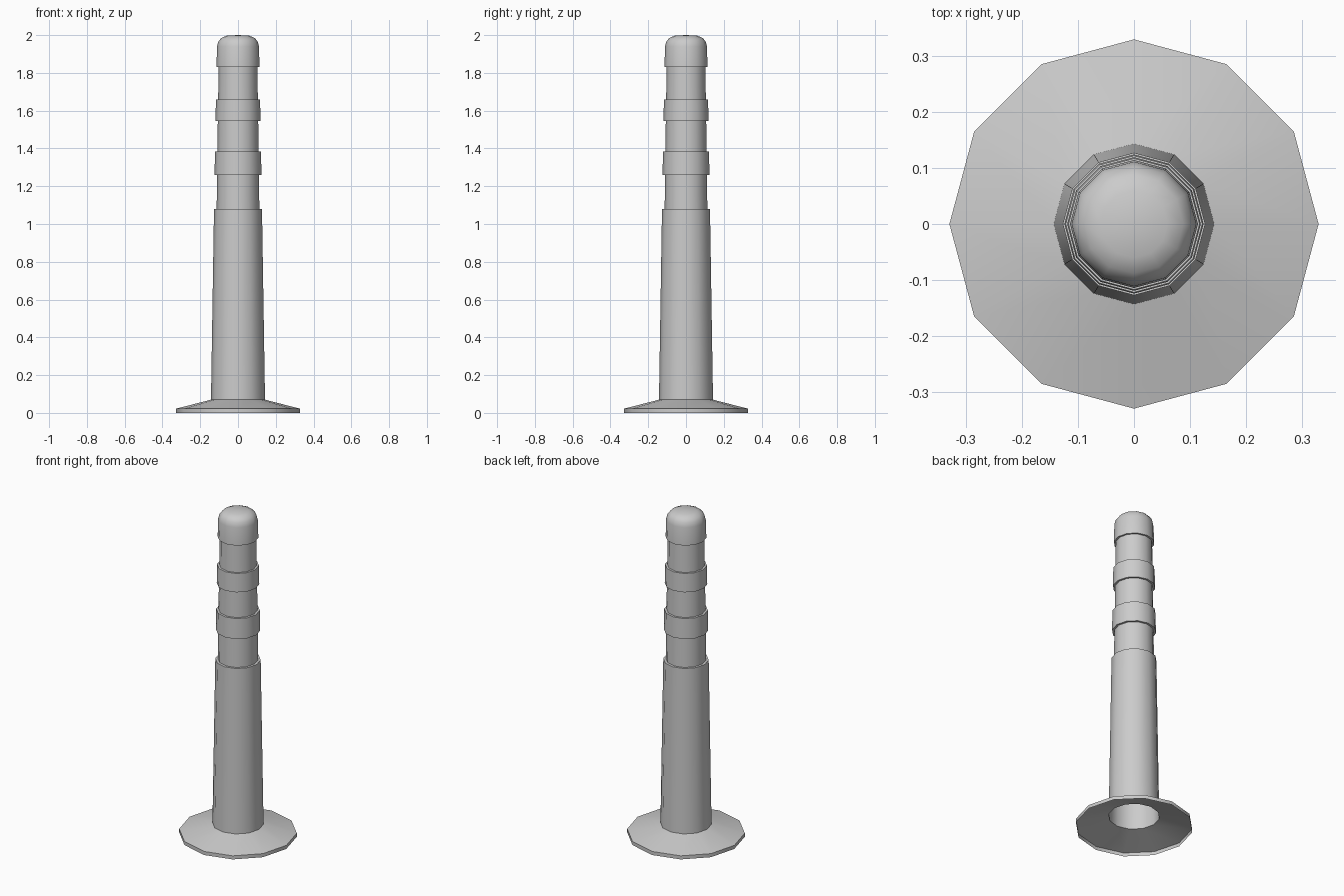
import bpy, bmesh, math

if "Cube" in bpy.data.objects:
    bpy.data.objects.remove(bpy.data.objects["Cube"])

SIDES = 12


def lathe(name, profile):
    """Turn an open (radius, height) profile, listed bottom to top, into a shell."""
    bm = bmesh.new()
    rings = []
    for r, z in profile:
        if r == 0:
            rings.append([bm.verts.new((0, 0, z))] * SIDES)
        else:
            angles = [2 * math.pi * i / SIDES for i in range(SIDES)]
            rings.append([bm.verts.new((r * math.cos(a), r * math.sin(a), z)) for a in angles])
    for low, high in zip(rings, rings[1:]):
        for i in range(SIDES):
            j = (i + 1) % SIDES
            corners = [low[i], low[j], high[j], high[i]]
            bm.faces.new(list(dict.fromkeys(corners)))
    mesh = bpy.data.meshes.new(name)
    bm.to_mesh(mesh)
    bm.free()
    ob = bpy.data.objects.new(name, mesh)
    bpy.context.collection.objects.link(ob)
    bpy.ops.object.select_all(action='DESELECT')
    ob.select_set(True)
    bpy.context.view_layer.objects.active = ob
    bpy.ops.object.shade_smooth_by_angle(angle=math.radians(40))
    return ob


# hollow conical foot with a thin upright rim
lathe("base_flange", [(0.329, 0), (0.329, 0.022), (0.143, 0.07)])

# long tapered post, open underneath, closed by a ledge at its top
lathe("lower_post", [(0.143, 0.07), (0.127, 1.08), (0.113, 1.08)])

# three recessed necks
lathe("neck_lower", [(0.113, 1.08), (0.111, 1.26)])
lathe("neck_middle", [(0.109, 1.385), (0.107, 1.545)])
lathe("neck_upper", [(0.105, 1.66), (0.103, 1.83)])

# two raised bands with ledges above and below
lathe("band_lower", [(0.111, 1.26), (0.124, 1.26), (0.122, 1.385), (0.109, 1.385)])
lathe("band_upper", [(0.107, 1.545), (0.119, 1.545), (0.117, 1.66), (0.105, 1.66)])

# rounded cap
lathe("top_cap", [(0.103, 1.83), (0.114, 1.83), (0.111, 1.94), (0.104, 1.967),
                  (0.088, 1.985), (0.06, 1.997), (0, 2.0)])
